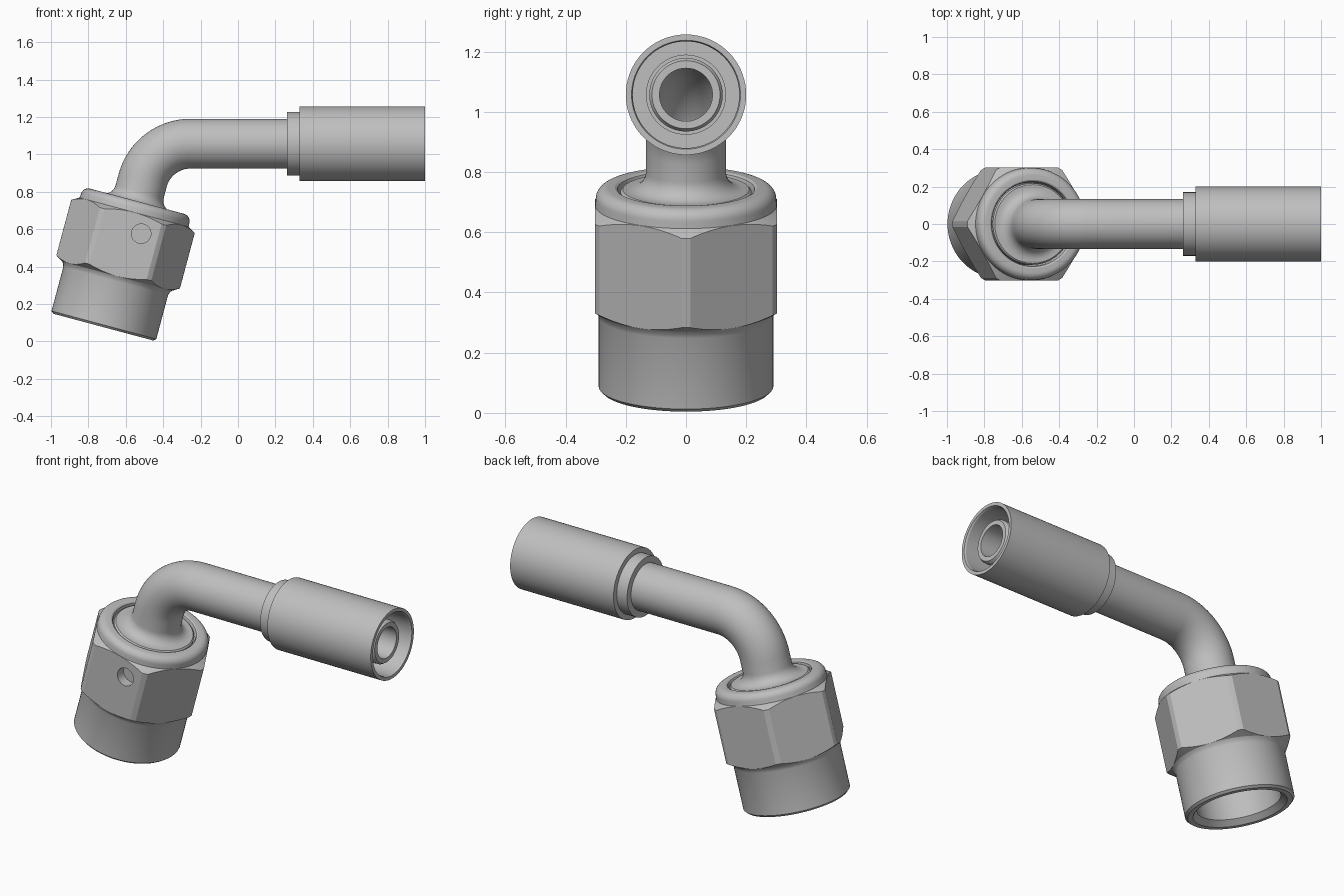
import bpy, bmesh
from math import sin, cos, pi, radians
from mathutils import Vector

if "Cube" in bpy.data.objects:
    bpy.data.objects.remove(bpy.data.objects["Cube"])

steel = bpy.data.materials.new("steel_grey")
steel.use_nodes = True
GREY = (0.52, 0.52, 0.52, 1)
steel.diffuse_color = GREY
steel.node_tree.nodes["Principled BSDF"].inputs["Base Color"].default_value = GREY

TILT = radians(15)                     # nut axis lean from vertical
BASE = Vector((-0.72, 0, 0.076))       # centre of the nut mouth
AXIS = Vector((sin(TILT), 0, cos(TILT)))
SIDE = Vector((cos(TILT), 0, -sin(TILT)))
PIPE_Z = 1.057
BEND = 0.265                           # bend radius of the elbow


def on_nut(t, r):
    """Ring station on the tilted nut axis."""
    return BASE + AXIS * t, SIDE, r


def on_pipe(x, r):
    """Ring station on the level pipe axis."""
    return Vector((x, 0, PIPE_Z)), Vector((0, 0, -1)), r


def arc(ct, cr, rad, a0, a1, n=8):
    """Rounded piece of a (distance, radius) profile."""
    steps = [radians(a0 + (a1 - a0) * i / n) for i in range(n + 1)]
    return [(ct + rad * sin(a), cr + rad * cos(a)) for a in steps]


def finish(ob):
    bpy.ops.object.select_all(action="DESELECT")
    ob.select_set(True)
    bpy.context.view_layer.objects.active = ob
    for m in list(ob.modifiers):
        bpy.ops.object.modifier_apply(modifier=m.name)
    bpy.ops.object.shade_smooth_by_angle(angle=radians(20))


def loft(name, stations, sides=72, closed=True):
    """Join rings along a path; closed wraps the last ring to the first."""
    bm = bmesh.new()
    rings = []
    for c, n, r in stations:
        rings.append([bm.verts.new(c + n * r * cos(2 * pi * i / sides)
                                   + Vector((0, r * sin(2 * pi * i / sides), 0)))
                      for i in range(sides)])
    pairs = list(zip(rings, rings[1:]))
    if closed:
        pairs.append((rings[-1], rings[0]))
    else:
        bm.faces.new(rings[0])
        bm.faces.new(rings[-1])
    for a, b in pairs:
        for i in range(sides):
            j = (i + 1) % sides
            bm.faces.new((a[i], a[j], b[j], b[i]))
    bmesh.ops.recalc_face_normals(bm, faces=bm.faces)
    me = bpy.data.meshes.new(name)
    bm.to_mesh(me)
    bm.free()
    me.materials.append(steel)
    ob = bpy.data.objects.new(name, me)
    bpy.context.collection.objects.link(ob)
    return ob


def boolean(ob, cutter, op):
    m = ob.modifiers.new(op, "BOOLEAN")
    m.operation, m.object, m.solver = op, cutter, "EXACT"
    cutter.hide_render = True


# Swivel nut: turned body trimmed by a hexagonal prism
outer = [(0, 0.278), (0.012, 0.29), (0.255, 0.29), (0.27, 0.295), (0.282, 0.303),
         (0.306, 0.342), (0.613, 0.342), (0.636, 0.302)]
collar = arc(0.657, 0.26, 0.04, 0, 90)
inner = [(0.697, 0.236), (0.692, 0.228), (0.68, 0.224), (0.03, 0.222), (0, 0.25)]
nut = loft("swivel_nut", [on_nut(t, r) for t, r in outer + collar + inner])
hexagon = loft("hex_cutter", [on_nut(-0.1, 0.35), on_nut(0.8, 0.35)], 6, False)
boolean(nut, hexagon, "INTERSECT")

# Blind hole in the front flat
hole_at = BASE + AXIS * 0.535 + SIDE * 0.066
bpy.ops.mesh.primitive_cylinder_add(vertices=40, radius=0.052, depth=0.3,
                                    location=hole_at + Vector((0, -0.395, 0)),
                                    rotation=(pi / 2, 0, 0))
drill = bpy.context.object
drill.name = "hole_cutter"
drill.data.materials.append(steel)
boolean(nut, drill, "DIFFERENCE")
finish(nut)
for cutter in (hexagon, drill):
    bpy.data.objects.remove(cutter)

# Elbow path: tangent points either side of the corner
corner_t = (PIPE_Z - BASE.z) / AXIS.z
corner_x = BASE.x + AXIS.x * corner_t
turn = pi / 2 - TILT
tangent = BEND * sin(turn / 2) / cos(turn / 2)
centre = Vector((corner_x + tangent, 0, PIPE_Z - BEND))


def bend(r, n=24):
    out = []
    for i in range(n + 1):
        a = TILT + turn * i / n
        side = Vector((cos(a), 0, -sin(a)))
        out.append((centre - side * BEND, side, r))
    return out


# Bent pipe: flanged seat, flared neck, elbow, hose nipple, then the bore back
neck = [(0.42, 0.15), (0.47, 0.218), (0.682, 0.218), (0.69, 0.21)]
neck += arc(0.75, 0.193, 0.06, -90, -180)
nipple = [(0.44, 0.133), (0.44, 0.112), (0.9, 0.112), (0.9, 0.122),
          (0.95, 0.122), (0.965, 0.113), (0.965, 0.088)]
path = [on_nut(t, r) for t, r in neck] + bend(0.133)
path += [on_pipe(x, r) for x, r in nipple] + bend(0.088)[::-1]
path += [on_nut(0.48, 0.088)]
finish(loft("bent_pipe", path))

# Crimp sleeve with its stepped collar and open socket
sleeve = [(0.263, 0.128), (0.263, 0.17), (0.33, 0.17), (0.33, 0.2), (1, 0.2),
          (1, 0.181), (0.99, 0.177), (0.42, 0.177), (0.42, 0.128)]
finish(loft("crimp_sleeve", [on_pipe(x, r) for x, r in sleeve]))
